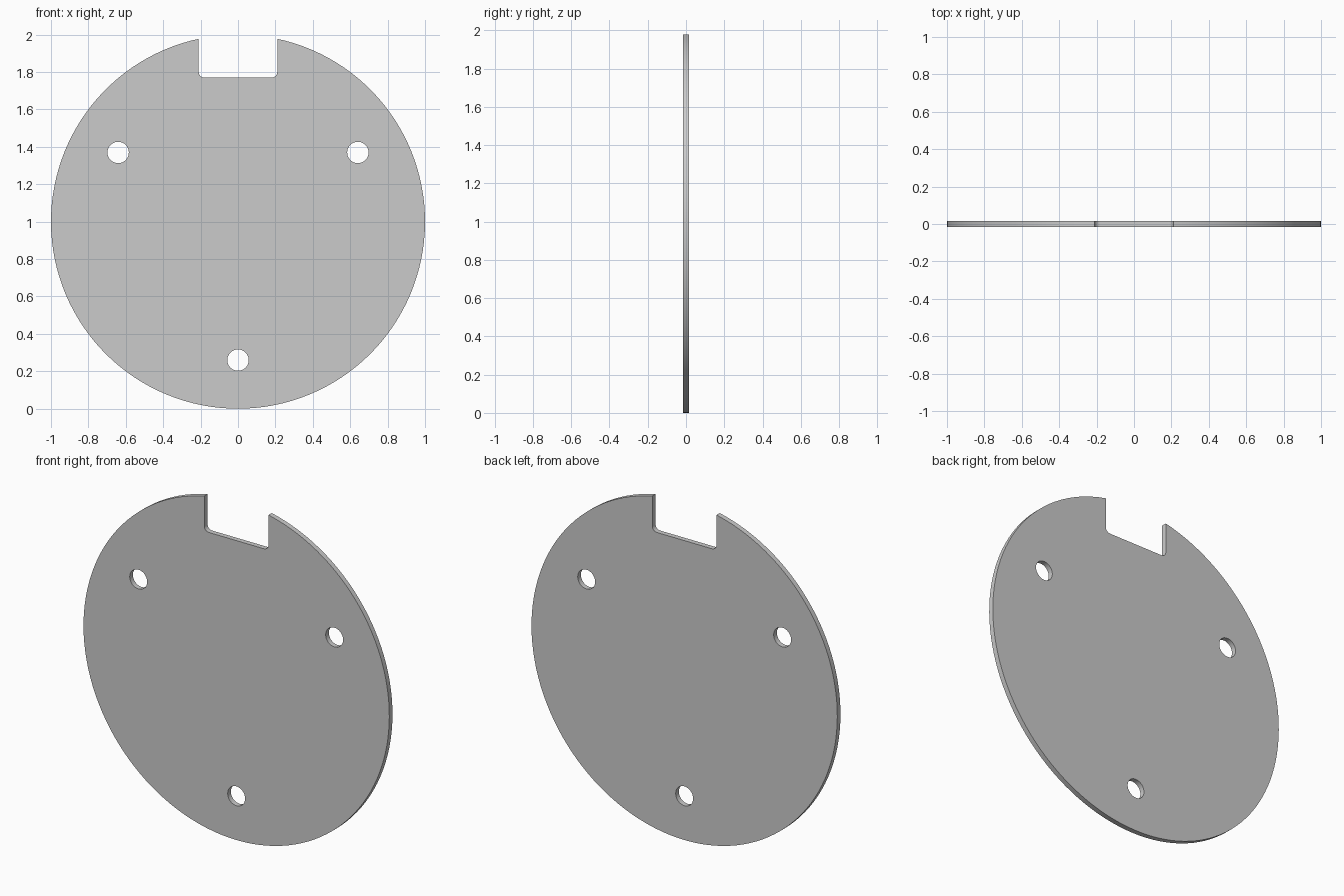
import bpy, bmesh
from math import sin, cos, pi, asin, radians
from mathutils import Matrix

if "Cube" in bpy.data.objects:
    bpy.data.objects.remove(bpy.data.objects["Cube"])

R, HALF_T = 1.0, 0.015             # disc radius, half thickness
NOTCH_W, NOTCH_Z, FILLET = 0.21, 1.77, 0.03
HOLE_R, HOLE_RING = 0.057, 0.74


def arc(cx, cz, r, a0, a1, n):
    return [(cx + r * cos(a0 + (a1 - a0) * i / n),
             cz + r * sin(a0 + (a1 - a0) * i / n)) for i in range(n + 1)]


def add_loop(curve, pts):
    s = curve.splines.new('POLY')
    s.points.add(len(pts) - 1)
    for p, (x, z) in zip(s.points, pts):
        p.co = (x, z, 0, 1)
    s.use_cyclic_u = True


curve = bpy.data.curves.new("plate_profile", 'CURVE')
curve.dimensions = '2D'
curve.fill_mode = 'BOTH'
curve.extrude = HALF_T

# Outer rim running round from the left notch edge to the right one
half = asin(NOTCH_W / R)
outline = arc(0, 1, R, pi / 2 + half, 2.5 * pi - half, 120)
# Rounded notch floor
fx, fz = NOTCH_W - FILLET, NOTCH_Z + FILLET
outline += arc(fx, fz, FILLET, 0, -pi / 2, 8)
outline += arc(-fx, fz, FILLET, -pi / 2, -pi, 8)
add_loop(curve, outline)

# Three bolt holes
for deg in (30, 150, 270):
    a = radians(deg)
    add_loop(curve, arc(HOLE_RING * cos(a), 1 + HOLE_RING * sin(a),
                        HOLE_R, 0, 2 * pi, 48)[:-1])

# Turn the filled profile into an upright mesh plate
temp = bpy.data.objects.new("plate_profile", curve)
bpy.context.collection.objects.link(temp)
bpy.context.view_layer.update()
dg = bpy.context.evaluated_depsgraph_get()
mesh = bpy.data.meshes.new_from_object(temp.evaluated_get(dg))
bpy.data.objects.remove(temp)

bm = bmesh.new()
bm.from_mesh(mesh)
bmesh.ops.remove_doubles(bm, verts=bm.verts, dist=1e-5)
bmesh.ops.transform(bm, matrix=Matrix.Rotation(pi / 2, 4, 'X'), verts=bm.verts)
bmesh.ops.recalc_face_normals(bm, faces=bm.faces)
bm.to_mesh(mesh)
bm.free()

plate = bpy.data.objects.new("notched_disc_plate", mesh)
bpy.context.collection.objects.link(plate)
bpy.context.view_layer.objects.active = plate
plate.select_set(True)
bpy.ops.object.shade_smooth_by_angle(angle=radians(30))
